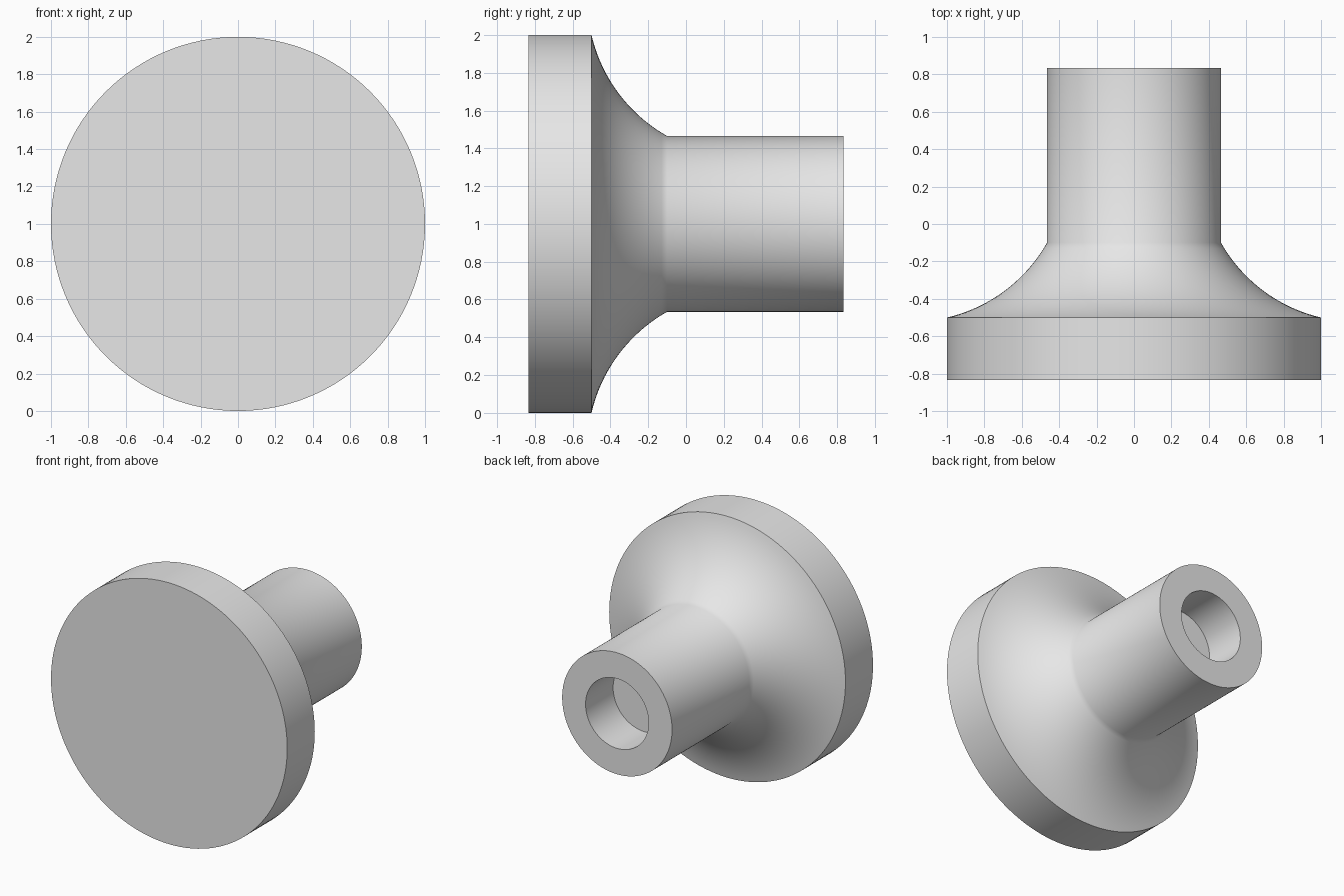
import bpy
import bmesh
from math import cos, sin, tau, asin, atan2
from mathutils import Vector

cube = bpy.data.objects.get("Cube")
if cube:
    bpy.data.objects.remove(cube, do_unlink=True)

SEGMENTS = 128
DISC_R, SHAFT_R, HOLE_R = 1.0, 0.465, 0.267
FRONT, RIM, NECK, BACK, HOLE_END = -0.833, -0.5, -0.1, 0.833, 0.5
FLARE_R = 0.83


def concave_arc(start, end, radius, steps):
    """Points on an arc from start to end that bows toward the axis."""
    a, b = Vector(start), Vector(end)
    chord = b - a
    half = chord.length / 2
    outward = Vector((chord.y, -chord.x)).normalized()
    centre = (a + b) / 2 + outward * (radius**2 - half**2) ** 0.5
    first = a - centre
    sweep = -2 * asin(half / radius)
    angle = atan2(first.y, first.x)
    return [(centre.x + radius * cos(angle + sweep * i / steps),
             centre.y + radius * sin(angle + sweep * i / steps))
            for i in range(steps + 1)]


# Half profile as (radius, y), from the front face round to the hole floor
profile = [(DISC_R, FRONT)]
profile += concave_arc((DISC_R, RIM), (SHAFT_R, NECK), FLARE_R, 20)
profile += [(SHAFT_R, BACK), (HOLE_R, BACK), (HOLE_R, HOLE_END)]

# Turn the profile about the y axis
bm = bmesh.new()
rings = [[bm.verts.new((r * cos(tau * i / SEGMENTS), y, 1 + r * sin(tau * i / SEGMENTS)))
          for i in range(SEGMENTS)] for r, y in profile]
for lower, upper in zip(rings, rings[1:]):
    for i in range(SEGMENTS):
        j = (i + 1) % SEGMENTS
        bm.faces.new((lower[i], lower[j], upper[j], upper[i]))

# Close the front face and the hole floor
bm.faces.new(rings[0])
bm.faces.new(rings[-1])
bmesh.ops.recalc_face_normals(bm, faces=bm.faces)

mesh = bpy.data.meshes.new("flared_knob")
bm.to_mesh(mesh)
bm.free()
knob = bpy.data.objects.new("flared_knob", mesh)
bpy.context.collection.objects.link(knob)

# Plain grey material
grey = bpy.data.materials.new("light_grey")
grey.use_nodes = True
colour = (0.8, 0.8, 0.8, 1)
grey.diffuse_color = colour
grey.node_tree.nodes["Principled BSDF"].inputs["Base Color"].default_value = colour
mesh.materials.append(grey)

# Smooth sides with crisp rims
bpy.ops.object.select_all(action="DESELECT")
knob.select_set(True)
bpy.context.view_layer.objects.active = knob
bpy.ops.object.shade_smooth_by_angle(angle=tau / 10)
